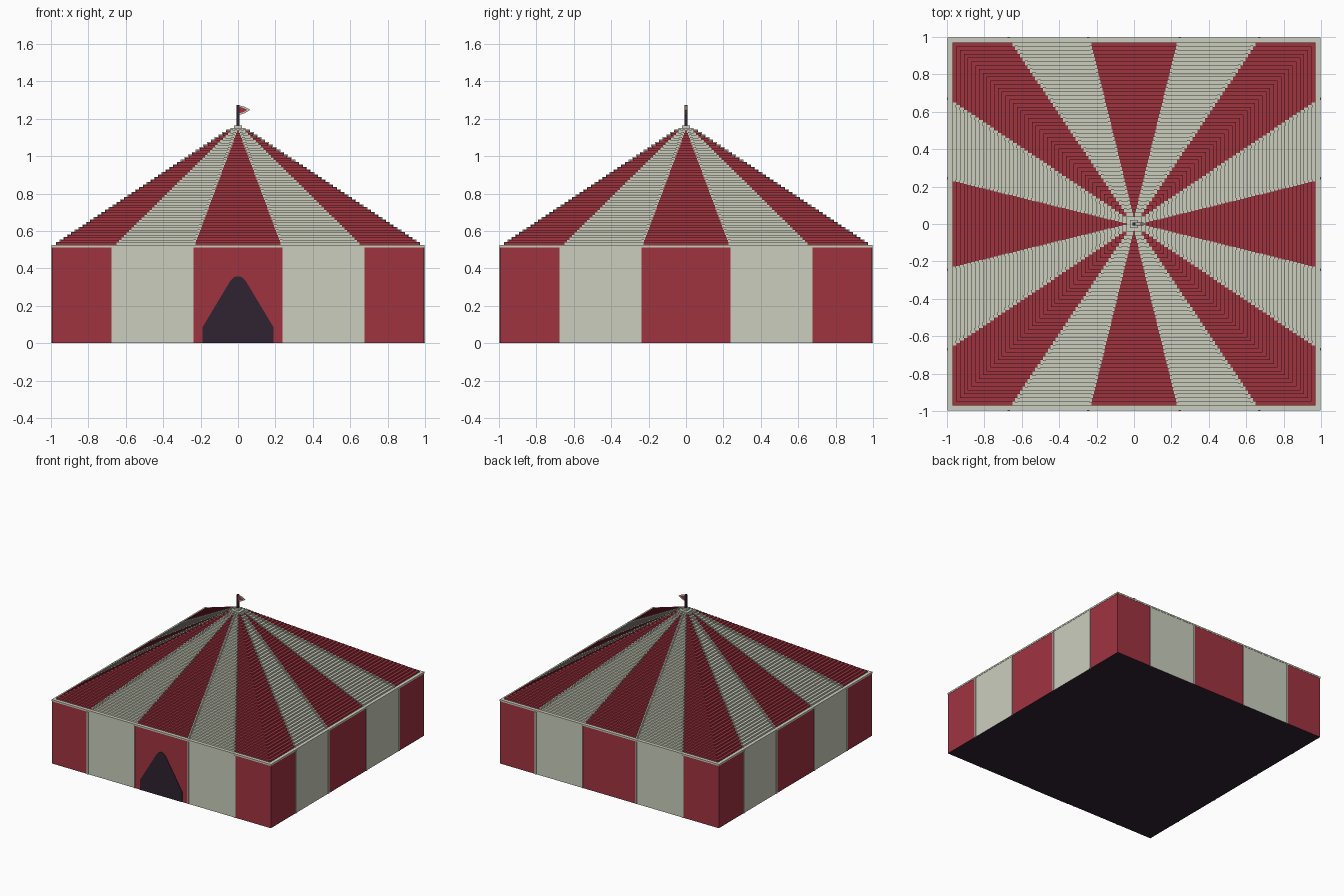
import bpy, math

if "Cube" in bpy.data.objects:
    bpy.data.objects.remove(bpy.data.objects["Cube"])

def lin(c):
    return tuple(((v / 255 + 0.055) / 1.055) ** 2.4 for v in c) + (1.0,)

def mat(name, rgb):
    m = bpy.data.materials.new(name)
    m.diffuse_color = lin(rgb)
    m.use_nodes = True
    m.node_tree.nodes["Principled BSDF"].inputs["Base Color"].default_value = m.diffuse_color
    return m

RED, CREAM, DARK = 0, 1, 2
MATS = [mat("tent red", (160, 51, 64)), mat("canvas cream", (202, 206, 188)),
        mat("dark plum", (47, 35, 49))]

class Part:
    """Collects flat faces, each with a material index."""
    def __init__(self, name):
        self.name, self.v, self.f, self.m = name, [], [], []

    def face(self, pts, m):
        n = len(self.v)
        self.v += pts
        self.f.append(tuple(range(n, n + len(pts))))
        self.m.append(m)

    def prism(self, pts, y0, y1, m):
        # pts: (x, z) outline, counter-clockwise seen from the front
        a = [(x, y0, z) for x, z in pts]
        b = [(x, y1, z) for x, z in pts]
        self.face(a, m)
        self.face(b[::-1], m)
        for i in range(len(pts)):
            j = (i + 1) % len(pts)
            self.face([a[j], a[i], b[i], b[j]], m)

    def box(self, x0, x1, y0, y1, z0, z1, m, turn=0):
        n = len(self.v)
        self.prism([(x0, z0), (x1, z0), (x1, z1), (x0, z1)], y0, y1, m)
        self.v[n:] = [rot(p, turn) for p in self.v[n:]]

    def build(self):
        me = bpy.data.meshes.new(self.name)
        me.from_pydata(self.v, [], self.f)
        for m in MATS:
            me.materials.append(m)
        me.polygons.foreach_set("material_index", self.m)
        me.update()
        ob = bpy.data.objects.new(self.name, me)
        bpy.context.collection.objects.link(ob)
        return ob

def rot(p, k):
    x, y, z = p
    for _ in range(k):
        x, y = -y, x
    return (x, y, z)

CUTS = [-1, -0.67, -0.245, 0.245, 0.67, 1]   # stripe borders on one side
W, WALL_TOP, RIM_TOP = 0.995, 0.512, 0.525

# striped walls
walls = Part("striped_walls")
for k in range(4):
    for i in range(5):
        a, b = CUTS[i] * W, CUTS[i + 1] * W
        walls.face([rot(p, k) for p in [(a, -W, 0), (b, -W, 0), (b, -W, WALL_TOP), (a, -W, WALL_TOP)]], i % 2)
walls.build()

# dark floor
floor = Part("floor")
floor.face([(-W, -W, 0), (-W, W, 0), (W, W, 0), (W, -W, 0)], DARK)
floor.build()

# seams on the walls
seams = Part("wall_seams")
for k in range(4):
    for c in CUTS[1:-1]:
        seams.box(c - 0.006, c + 0.006, -1, -0.99, 0, WALL_TOP, CREAM, k)
seams.build()

# rim along the eaves
rim = Part("eave_rim")
rim.box(-0.997, 0.997, -0.997, 0.997, WALL_TOP, RIM_TOP, CREAM)
rim.build()

# stepped roof with radial stripes, and stepped seams along the stripe borders
roof, rseams = Part("stepped_roof"), Part("roof_seams")
N, S0, H = 48, 0.97, 0.64
h = H / N
for n in range(N):
    s, t = S0 * (1 - n / N), S0 * (1 - (n + 1) / N)
    z0, z1 = RIM_TOP + n * h, RIM_TOP + (n + 1) * h
    for k in range(4):
        for i in range(5):
            a, b = CUTS[i], CUTS[i + 1]
            m = CREAM if s < 0.06 else i % 2
            roof.face([rot(p, k) for p in [(a * s, -s, z0), (b * s, -s, z0), (b * s, -s, z1), (a * s, -s, z1)]], m)
            tread = [(a * s, -s, z1), (b * s, -s, z1), (b * t, -t, z1), (a * t, -t, z1)]
            if n == N - 1:
                tread = tread[:2] + [(0, 0, z1)]
            roof.face([rot(p, k) for p in tread], m)
        if s > 0.06:
            for c in CUTS[1:-1]:
                x = c * (s + t) / 2
                rseams.box(x - 0.007, x + 0.007, -s - 0.004, -t, z0, z1 + 0.004, CREAM, k)
roof.build()
rseams.build()

# doorway, front only
door = Part("doorway")
half = [(0.19, 0), (0.19, 0.085), (0.04, 0.335), (0.022, 0.352), (0.008, 0.358)]
door.prism(half + [(-x, z) for x, z in half[::-1]], -W - 0.003, -W + 0.002, DARK)
door.build()

# flag pole
pole = Part("flag_pole")
pole.box(-0.007, 0.007, -0.007, 0.007, 1.15, 1.275, DARK)
pole.build()

# pennant: cream edge with a red middle
flag = Part("pennant")
flag.prism([(0.006, 1.22), (0.035, 1.23), (0.066, 1.248), (0.035, 1.264), (0.006, 1.272)], -0.005, 0.005, CREAM)
flag.prism([(0.007, 1.229), (0.032, 1.237), (0.05, 1.248), (0.032, 1.257), (0.007, 1.264)], -0.007, 0.007, RED)
flag.build()
